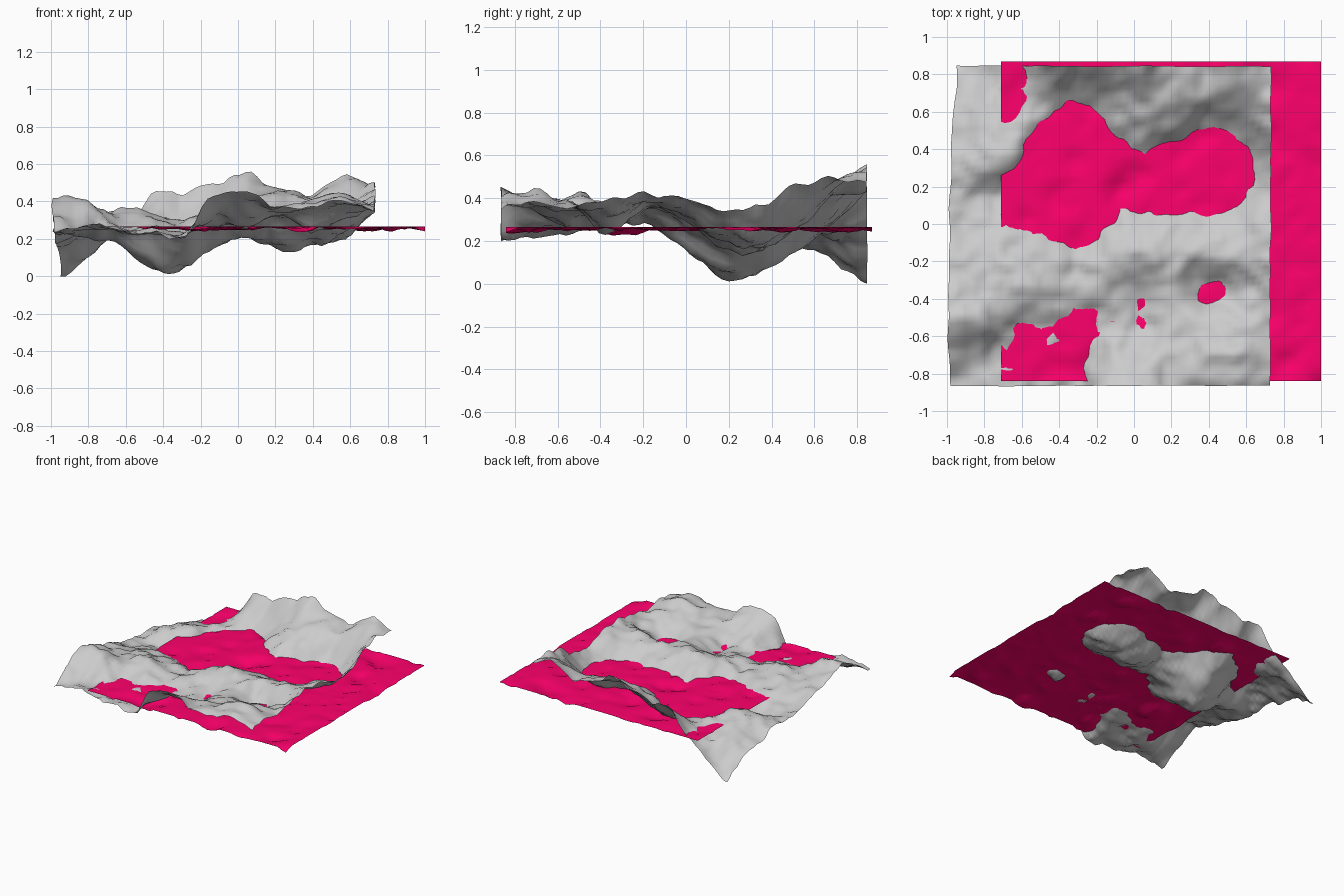
import bpy, math
from mathutils import noise, Vector

if "Cube" in bpy.data.objects:
    bpy.data.objects.remove(bpy.data.objects["Cube"])

# Coarse terrain relief in hundredths: rows run front to back, columns left to right
RELIEF = [
    [24, 28, 25, 23, 22, 42, 45, 38, 38, 41, 33],
    [32, 28, 23, 25, 22, 32, 34, 36, 40, 44, 38],
    [42, 41, 28, 28, 25, 27, 26, 33, 34, 37, 36],
    [36, 35, 34, 34, 29, 31, 28, 33, 24, 30, 39],
    [32, 32, 33, 30, 29, 34, 37, 37, 36, 38, 42],
    [25, 25, 26, 23, 17, 27, 31, 30, 31, 34, 41],
    [24, 22, 18, 4, 4, 17, 21, 17, 20, 23, 35],
    [24, 30, 28, 7, 6, 17, 24, 14, 17, 21, 35],
    [17, 25, 28, 24, 13, 28, 33, 32, 25, 29, 45],
    [12, 20, 24, 31, 26, 36, 44, 43, 40, 44, 50],
    [0, 12, 26, 45, 44, 50, 55, 46, 43, 53, 48],
]


def spline(values, t):
    """Catmull-Rom through evenly spaced values, t from 0 to 1."""
    n = len(values) - 1
    s = t * n
    i = min(int(s), n - 1)
    f = s - i
    b, c = values[i], values[i + 1]
    a = values[i - 1] if i > 0 else 2 * b - c
    d = values[i + 2] if i + 2 <= n else 2 * c - b
    return b + 0.5 * f * (c - a + f * (2*a - 5*b + 4*c - d + f * (3*(b - c) + d - a)))


def sheet(name, n, point):
    """Grid sheet of n x n cells, placed by point(u, v)."""
    verts = [point(i / n, j / n) for j in range(n + 1) for i in range(n + 1)]
    w = n + 1
    faces = [(j*w + i, j*w + i + 1, (j+1)*w + i + 1, (j+1)*w + i)
             for j in range(n) for i in range(n)]
    mesh = bpy.data.meshes.new(name)
    mesh.from_pydata(verts, [], faces)
    mesh.shade_smooth()
    obj = bpy.data.objects.new(name, mesh)
    bpy.context.collection.objects.link(obj)
    return obj


def terrain_point(u, v):
    z = spline([spline(row, u) for row in RELIEF], v) / 100
    p = Vector((u * 9, v * 9, 3.7))
    z += 0.024 * noise.noise(p * 1.5) + 0.026 * noise.noise(p * 2.7)
    z -= 0.03 * max(0, 1 - 8 * math.hypot(u, v - 1))   # lowest corner reaches the base
    left = -0.985 + 0.035 * v * v - 0.012 * math.sin(math.pi * v)
    x = left + (0.73 - left) * u + 0.016 * noise.noise(p + Vector((5, 2, 8)))
    y = -0.865 + 1.71 * v + 0.006 * noise.noise(p + Vector((1, 9, 4)))
    return max(x, -1), y, max(z, 0)


def water_point(u, v):
    p = Vector((u * 9, v * 9, 11.3))
    dip = max(0, noise.noise(p) - 0.15) + 0.5 * max(0, noise.noise(p * 2.3) - 0.15)
    return -0.71 + 1.71 * u, -0.84 + 1.71 * v, 0.266 - 0.055 * dip


# Hilly ground
sheet("terrain", 56, terrain_point)

# Nearly level water sheet, offset towards the back right
water = sheet("water", 48, water_point)
pink = bpy.data.materials.new("pink_water")
pink.diffuse_color = (1.0, 0.0, 0.15, 1)
pink.use_nodes = True
pink.node_tree.nodes["Principled BSDF"].inputs["Base Color"].default_value = pink.diffuse_color
water.data.materials.append(pink)
